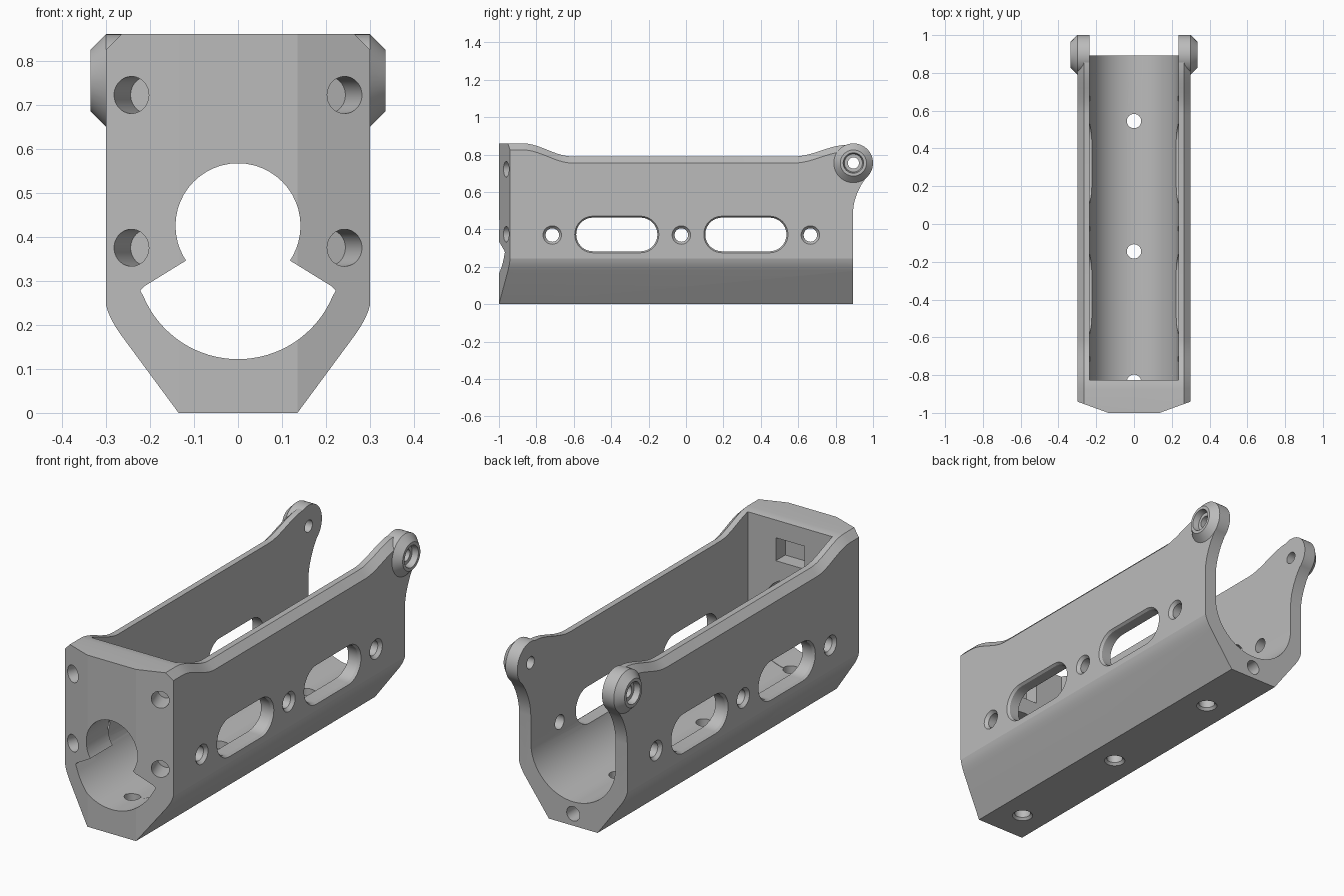
import bpy, bmesh
from math import sin, cos, pi, radians
from mathutils import Vector

if "Cube" in bpy.data.objects:
    bpy.data.objects.remove(bpy.data.objects["Cube"])

grey = bpy.data.materials.new("machined grey")
grey.use_nodes = True
colour = (0.5, 0.5, 0.5, 1)
grey.diffuse_color = colour
grey.node_tree.nodes["Principled BSDF"].inputs["Base Color"].default_value = colour


def loft(name, rings):
    """Closed solid skinned through rings of equal point count."""
    bm = bmesh.new()
    loops = [[bm.verts.new(p) for p in ring] for ring in rings]
    n = len(loops[0])
    for a, b in zip(loops, loops[1:]):
        for i in range(n):
            bm.faces.new((a[i], a[(i + 1) % n], b[(i + 1) % n], b[i]))
    bm.faces.new(loops[0])
    bm.faces.new(loops[-1])
    bmesh.ops.recalc_face_normals(bm, faces=bm.faces)
    mesh = bpy.data.meshes.new(name)
    bm.to_mesh(mesh)
    bm.free()
    mesh.materials.append(grey)
    obj = bpy.data.objects.new(name, mesh)
    bpy.context.collection.objects.link(obj)
    return obj


def arc(u, v, r, start, end, steps):
    angles = [radians(start + (end - start) * i / steps) for i in range(steps + 1)]
    return [(u + r * cos(a), v + r * sin(a)) for a in angles]


def prism_y(name, outline, y0, y1):
    return loft(name, [[(x, y, z) for x, z in outline] for y in (y0, y1)])


def turned(name, origin, axis, sections):
    """Round solid along an axis, from (distance, radius) sections."""
    axis, origin = Vector(axis).normalized(), Vector(origin)
    u = axis.orthogonal().normalized()
    v = axis.cross(u)
    circle = arc(0, 0, 1, 0, 360, 48)[:-1]
    return loft(name, [[origin + axis * d + (u * a + v * b) * r for a, b in circle]
                       for d, r in sections])


def combine(tool, operation="DIFFERENCE"):
    mod = body.modifiers.new("combine", "BOOLEAN")
    mod.object, mod.operation, mod.solver = tool, operation, "EXACT"
    bpy.context.view_layer.objects.active = body
    bpy.ops.object.modifier_apply(modifier=mod.name)
    bpy.data.objects.remove(tool)


def mirrored(points):
    return points + [(-x, z) for x, z in reversed(points)]


# Outer cross-section with softened lower shoulders
half = [(0.135, 0), (0.268, 0.18), (0.279, 0.197), (0.288, 0.213), (0.295, 0.229),
        (0.3, 0.245), (0.3, 1)]
body = prism_y("receiver_frame", mirrored(half), -1.2, 1.2)

# Side profile: raised front, lowered middle, rounded rear ears
def s_curve(y0, y1, z0, z1, steps=10):
    return [(y0 + (y1 - y0) * t, z0 + (z1 - z0) * t * t * (3 - 2 * t))
            for t in (i / steps for i in range(steps + 1))]

EAR_Y, EAR_Z, EAR_R = 0.895, 0.755, 0.105
top = [(-1.2, 0.86)] + s_curve(-0.87, -0.61, 0.86, 0.79) + s_curve(0.58, 0.86, 0.79, 0.852)
ear = arc(EAR_Y, EAR_Z, 0.101, 85, -42, 24)
rear = [(0.935, 0.635), (0.916, 0.595), (0.902, 0.555), (0.895, 0.52), (0.893, 0.49),
        (0.893, -0.1), (-1.2, -0.1)]


def side_ring(x, drop):
    pts = [(y, z - drop) for y, z in top]
    pts += [(y, z - drop * max(0, (z - EAR_Z) / 0.101)) for y, z in ear]
    return [(x, y, z) for y, z in pts + rear]

combine(loft("side_profile", [side_ring(-0.365, 0.1), side_ring(-0.265, 0),
                              side_ring(0.265, 0), side_ring(0.365, 0.1)]), "INTERSECT")

# Angled front corners
plan = mirrored([(0.135, -1), (0.4, -0.904), (0.4, 1.2)])
combine(loft("front_plan", [[(x, y, z) for x, y in plan] for z in (-0.2, 1.2)]), "INTERSECT")

# Tapered pivot bosses on the ears
for s in (-1, 1):
    combine(turned("pivot_boss", (0, EAR_Y, EAR_Z), (s, 0, 0),
                   [(0.22, EAR_R), (0.3, EAR_R), (0.335, 0.07)]), "UNION")

# Inner channel with round floor
channel = [(-0.235, 1.2)] + arc(0, 0.355, 0.235, -180, 0, 40) + [(0.235, 1.2)]
combine(prism_y("channel", channel, -0.825, 1.3))

# Front opening: round bore over a wide fan
combine(turned("bore", (0, -1.2, 0.425), (0, 1, 0), [(0, 0.142), (0.45, 0.142)]))
fan = [(-0.118, 0.346), (-0.212, 0.288), (-0.222, 0.278)]
fan += arc(0, 0.355, 0.233, -157, -23, 32) + [(-x, z) for x, z in reversed(fan)]
combine(prism_y("fan", fan, -1.2, -0.75))

# Angled blind screw holes in the front
for s in (-1, 1):
    for z in (0.375, 0.722):
        combine(turned("front_hole", (s * 0.242, -0.961, z), (-s * 0.342, 0.94, 0),
                       [(-0.06, 0.042), (0.11, 0.042)]))

# Pocket on the inner face of the front wall
pocket = mirrored([(0.08, 0.65), (0.08, 0.765)])
combine(prism_y("pocket", pocket, -0.9, -0.8))

# Countersunk holes through sides and floor, spaced evenly
for i in range(3):
    step = 0.69 * i
    combine(turned("side_hole", (0, -0.715 + step, 0.37), (1, 0, 0),
                   [(-0.32, 0.066), (-0.284, 0.036), (0.284, 0.036), (0.32, 0.066)]))
    combine(turned("floor_hole", (0, -0.835 + step, 0), (0, 0, 1),
                   [(-0.02, 0.068), (0.012, 0.038), (0.25, 0.038)]))

# Long side slots with a soft outer lip
def slot_ring(x, centre, r):
    pts = arc(centre + 0.127, 0.373, r, -90, 90, 20) + arc(centre - 0.127, 0.373, r, 90, 270, 20)
    return [(x, y, z) for y, z in pts]

for centre in (-0.37, 0.32):
    combine(loft("side_slot", [slot_ring(x, centre, r) for x, r in (
        (-0.32, 0.114), (-0.3, 0.098), (-0.288, 0.09),
        (0.288, 0.09), (0.3, 0.098), (0.32, 0.114))]))

# Pivot holes with recessed seats
combine(turned("pivot_hole", (0, EAR_Y, EAR_Z), (1, 0, 0), [(-0.5, 0.03), (0.5, 0.03)]))
for s in (-1, 1):
    combine(turned("pivot_seat", (0, EAR_Y, EAR_Z), (s, 0, 0), [(0.305, 0.048), (0.36, 0.06)]))

# Blind hole in the rear end
combine(turned("rear_hole", (0, 0.75, 0.06), (0, 1, 0), [(0, 0.036), (0.3, 0.036)]))

bpy.ops.object.select_all(action="DESELECT")
body.select_set(True)
bpy.context.view_layer.objects.active = body
bpy.ops.object.shade_smooth_by_angle(angle=radians(15))
